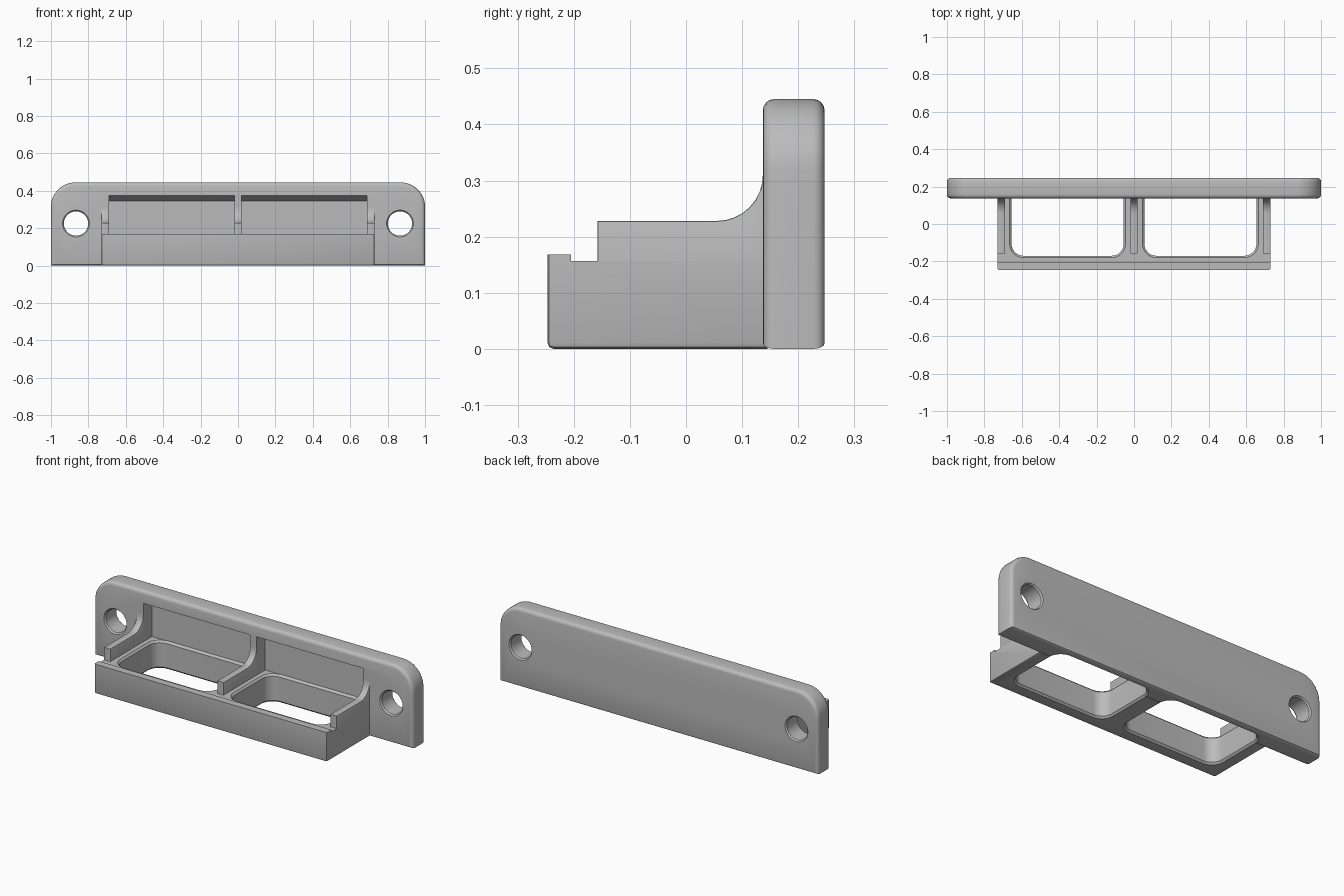
import bpy, bmesh
from math import sin, cos, pi, radians

if "Cube" in bpy.data.objects:
    bpy.data.objects.remove(bpy.data.objects["Cube"])

GREY = bpy.data.materials.new("plain grey")
GREY.use_nodes = True
GREY.diffuse_color = (0.5, 0.5, 0.5, 1)
GREY.node_tree.nodes["Principled BSDF"].inputs["Base Color"].default_value = (0.5, 0.5, 0.5, 1)


def loft(name, rings, bevel=None, offset=0.01, segments=2):
    """Skin a stack of equal-length closed rings, cap both ends, bevel chosen edges."""
    bm = bmesh.new()
    loops = [[bm.verts.new(p) for p in ring] for ring in rings]
    n = len(loops[0])
    for a, b in zip(loops, loops[1:]):
        for i in range(n):
            j = (i + 1) % n
            bm.faces.new((a[i], a[j], b[j], b[i]))
    bm.faces.new(loops[0])
    bm.faces.new(loops[-1])
    bmesh.ops.recalc_face_normals(bm, faces=bm.faces)
    if bevel:
        edges = [e for e in bm.edges if bevel(e.verts[0].co, e.verts[1].co)]
        bmesh.ops.bevel(bm, geom=edges, offset=offset, segments=segments,
                        profile=0.5, affect='EDGES', clamp_overlap=True)
    mesh = bpy.data.meshes.new(name)
    bm.to_mesh(mesh)
    bm.free()
    mesh.materials.append(GREY)
    ob = bpy.data.objects.new(name, mesh)
    bpy.context.collection.objects.link(ob)
    return ob


def prism_x(name, profile, x0, x1, **kw):
    return loft(name, [[(x, y, z) for y, z in profile] for x in (x0, x1)], **kw)


def arc(cx, cy, r, a0, a1, steps=8):
    angles = [radians(a0 + (a1 - a0) * i / steps) for i in range(steps + 1)]
    return [(cx + r * cos(a), cy + r * sin(a)) for a in angles]


def cut(ob, cutters):
    for c in cutters:
        c.hide_render = True
        mod = ob.modifiers.new("cut", 'BOOLEAN')
        mod.operation, mod.solver, mod.object = 'DIFFERENCE', 'EXACT', c
    dg = bpy.context.evaluated_depsgraph_get()
    mesh = bpy.data.meshes.new_from_object(ob.evaluated_get(dg))
    ob.modifiers.clear()
    ob.data = mesh


# Mounting plate: rounded top corners, softened front and back rims
FRONT, BACK, TOP, RIM = 0.137, 0.247, 0.445, 0.02


def plate_ring(y, inset):
    r, w, low = 0.13 - inset, 0.87, inset / 2
    pts = [(-1 + inset, low), (1 - inset, low)]
    pts += arc(w, TOP - 0.13, r, 0, 90, 12) + arc(-w, TOP - 0.13, r, 90, 180, 12)
    return [(x, y, z) for x, z in pts]


quarter = [i * pi / 8 for i in range(5)]
rings = [plate_ring(FRONT + RIM * (1 - sin(a)), RIM * (1 - cos(a))) for a in reversed(quarter)]
rings += [plate_ring(BACK - RIM * (1 - sin(a)), RIM * (1 - cos(a))) for a in quarter]
plate = loft("mounting_plate", rings)

# Shelf with raised front lip
SHELF = 0.157
shelf_profile = [(-0.247, 0), (0.145, 0), (0.145, SHELF), (-0.205, SHELF),
                 (-0.205, 0.168), (-0.247, 0.168)]


def shelf_edge(a, b):
    front_corner = max(a.y, b.y) < -0.24 and abs(a.x - b.x) < 0.01
    return front_corner or (max(a.z, b.z) < 0.001 and max(a.y, b.y) < 0.146
                            and not min(a.y, b.y) > 0.14)


shelf = prism_x("shelf", shelf_profile, -0.73, 0.73, bevel=shelf_edge, offset=0.011)

# Three dividing ribs sweeping up into the plate
rib_profile = [(0.15, 0.14), (-0.158, 0.14), (-0.158, 0.228)]
rib_profile += arc(0.055, 0.31, 0.082, -90, 0) + [(0.15, 0.31)]


def rib_edge(a, b):
    return abs(a.x - b.x) < 0.001 and max(a.y, b.y) < 0.136 and max(a.z, b.z) > 0.15


parts = [plate, shelf]
for name, x in (("right_rib", -0.71), ("middle_rib", 0), ("left_rib", 0.71)):
    parts.append(prism_x(name, rib_profile, x - 0.02, x + 0.02, bevel=rib_edge, offset=0.008))


# Cutters: windows, plate recesses and screw holes, mirrored left and right
def window_ring(cx, z, grow):
    x, y0, y1, r = 0.3, -0.17, 0.205, 0.065
    pts = []
    for sx, cy, a in ((1, y1 - r, 0), (-1, y1 - r, 90), (-1, y0 + r, 180), (1, y0 + r, 270)):
        pts += arc(cx + sx * (x - r), cy, r + grow, a, a + 90)
    return [(px, py, z) for px, py in pts]


recess_profile = [(0.1, SHELF), (0.215, SHELF), (0.215, 0.345), (FRONT, 0.375), (0.1, 0.375)]
window_steps = ((-0.01, 0.02), (0.01, 0), (SHELF - 0.01, 0), (SHELF + 0.002, 0.012))
hole_steps = ((FRONT - 0.01, 0.08), (FRONT + 0.008, 0.065), (BACK - 0.008, 0.065), (BACK + 0.01, 0.08))
windows, others = [], []
for s in (-1, 1):
    windows.append(loft("window_cutter", [window_ring(s * 0.355, z, g) for z, g in window_steps]))
    others.append(prism_x("recess_cutter", recess_profile, s * 0.02, s * 0.69))
    others.append(loft("hole_cutter", [[(x, y, z) for x, z in arc(s * 0.866, 0.225, r, 0, 352.5, 47)]
                                       for y, r in hole_steps]))
cut(plate, windows + others)
cut(shelf, windows)
for c in windows + others:
    bpy.data.objects.remove(c)

# Smooth curved surfaces, keep crisp edges
for ob in bpy.context.view_layer.objects:
    ob.select_set(ob in parts)
bpy.context.view_layer.objects.active = plate
bpy.ops.object.shade_smooth_by_angle(angle=radians(30))
